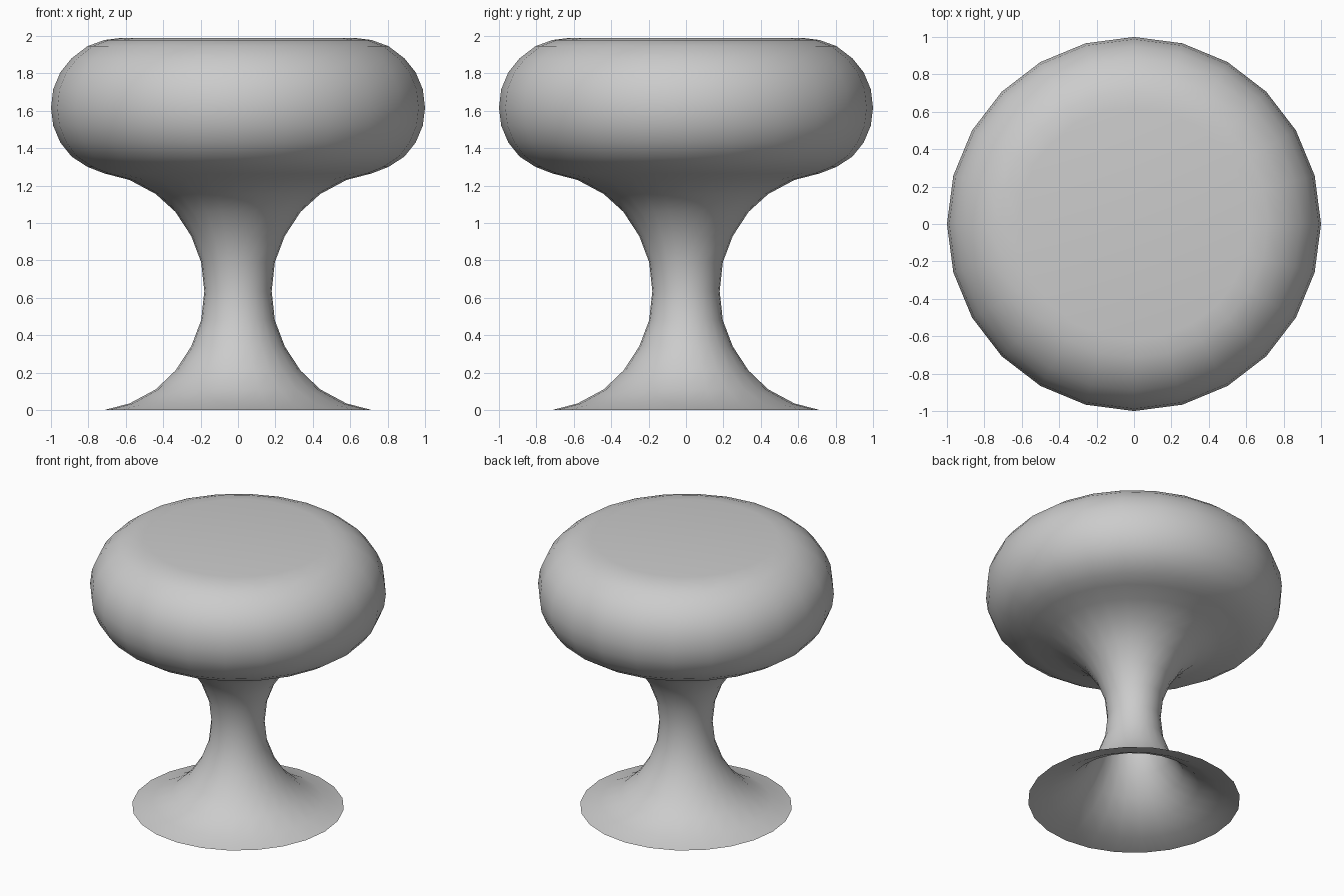
import bpy, bmesh
from math import radians, tau
from mathutils import Vector

cube = bpy.data.objects.get("Cube")
if cube:
    bpy.data.objects.remove(cube, do_unlink=True)

SIDES = 24

# Flared hollow pedestal, from the floor rim to the underside of the seat
pedestal = [(0.715, 0), (0.58, 0.035), (0.44, 0.11), (0.335, 0.21), (0.25, 0.34),
            (0.197, 0.48), (0.18, 0.635), (0.197, 0.79), (0.25, 0.93),
            (0.335, 1.06), (0.44, 1.155), (0.58, 1.23)]
# Rounded cushion, from the underside to the flat top
cushion = [(0.715, 1.265), (0.805, 1.3), (0.89, 1.355), (0.95, 1.43), (0.988, 1.52),
           (1, 1.615), (0.988, 1.715), (0.95, 1.805), (0.89, 1.88),
           (0.805, 1.945), (0.715, 1.978), (0.62, 1.99), (0, 1.99)]

# Plain grey surface
grey = bpy.data.materials.new("plain grey")
grey.use_nodes = True
colour = (0.6, 0.6, 0.6, 1)
grey.diffuse_color = colour
grey.node_tree.nodes["Principled BSDF"].inputs["Base Color"].default_value = colour

# Lathe the whole outline around the vertical axis as one open-bottomed shell
bm = bmesh.new()
verts = [bm.verts.new((r, 0, z)) for r, z in pedestal + cushion]
edges = [bm.edges.new(pair) for pair in zip(verts, verts[1:])]
bmesh.ops.spin(bm, geom=verts + edges, cent=Vector(), axis=(0, 0, 1),
               angle=tau, steps=SIDES, use_merge=False)
bmesh.ops.remove_doubles(bm, verts=bm.verts, dist=0.0005)
bmesh.ops.recalc_face_normals(bm, faces=bm.faces)
# Keep the cushion facing outward
top = max(bm.faces, key=lambda f: f.calc_center_median().z)
if top.normal.z < 0:
    bmesh.ops.reverse_faces(bm, faces=bm.faces)

mesh = bpy.data.meshes.new("stool")
bm.to_mesh(mesh)
bm.free()
mesh.materials.append(grey)
stool = bpy.data.objects.new("stool", mesh)
bpy.context.collection.objects.link(stool)

# Smooth shading
bpy.context.view_layer.objects.active = stool
stool.select_set(True)
bpy.ops.object.shade_smooth_by_angle(angle=radians(40))
